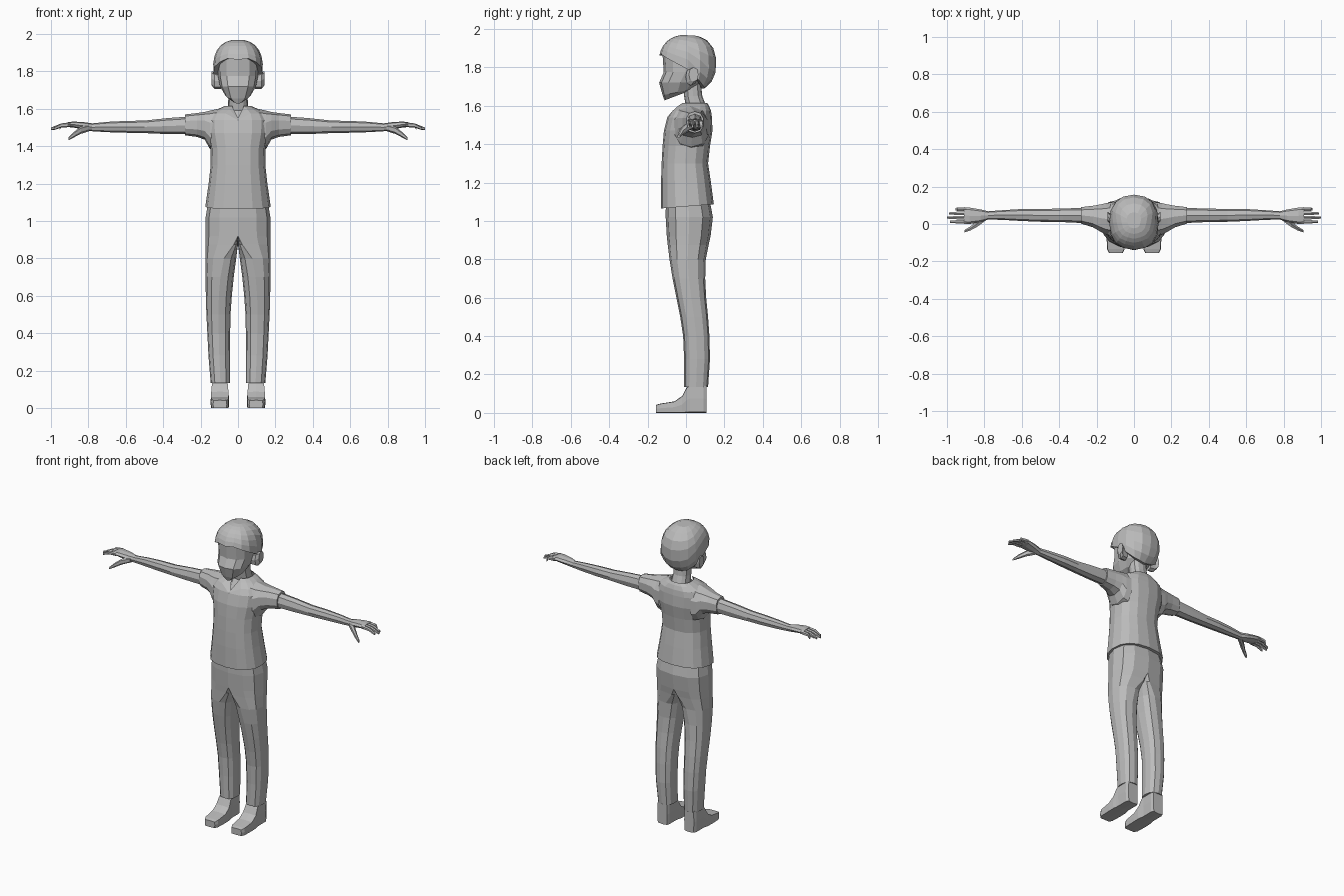
import bpy, bmesh, math

grey = bpy.data.materials.new("plain grey")
grey.diffuse_color = (0.5, 0.5, 0.5, 1)


def spow(v, e):
    return math.copysign(abs(v) ** e, v) if abs(v) > 1e-9 else 0.0


def oval(a0, a1, b0, b1, n, p):
    """Superellipse inside a rectangle, starting at the low-b side."""
    pts = []
    for i in range(n):
        t = -math.pi / 2 + 2 * math.pi * i / n
        pts.append(((a0 + a1) / 2 + (a1 - a0) / 2 * spow(math.cos(t), 2 / p),
                    (b0 + b1) / 2 + (b1 - b0) / 2 * spow(math.sin(t), 2 / p)))
    return pts


def ring_z(z, w, y0, y1, n=16, p=2.4, tilt=0.0):
    return [(x, y, z + tilt * (y - y0)) for x, y in oval(-w, w, y0, y1, n, p)]


def ring_x(x, y0, y1, z0, z1, n=8, p=2.4):
    return [(x, y, z) for y, z in oval(y0, y1, z0, z1, n, p)]


def ring_y(y, x0, x1, z0, z1, n=8, p=12):
    return [(x, y, z) for x, z in oval(x0, x1, z0, z1, n, p)]


def loft(name, rings, mirror=False, caps=(True, True)):
    bm = bmesh.new()
    vs = [[bm.verts.new(c) for c in r] for r in rings]
    n = len(rings[0])
    for a, b in zip(vs, vs[1:]):
        for i in range(n):
            bm.faces.new((a[i], a[(i + 1) % n], b[(i + 1) % n], b[i]))
    if caps[0]:
        bm.faces.new(vs[0])
    if caps[1]:
        bm.faces.new(vs[-1])
    bmesh.ops.recalc_face_normals(bm, faces=bm.faces)
    # remove walls lying on the mirror plane
    if mirror:
        mid = [f for f in bm.faces if all(abs(v.co.x) < 1e-4 for v in f.verts)]
        bmesh.ops.delete(bm, geom=mid, context='FACES')
    me = bpy.data.meshes.new(name)
    bm.to_mesh(me)
    bm.free()
    me.materials.append(grey)
    ob = bpy.data.objects.new(name, me)
    bpy.context.collection.objects.link(ob)
    if mirror:
        m = ob.modifiers.new("mirror", 'MIRROR')
        m.merge_threshold = 0.0005
    return ob


# shirt body, with a notched collar at the front
body = [ring_z(1.065, .175, -.13, .145, tilt=.08),
        ring_z(1.2, .157, -.13, .13),
        ring_z(1.3, .146, -.127, .115),
        ring_z(1.39, .148, -.122, .125),
        ring_z(1.47, .165, -.115, .138),
        ring_z(1.54, .168, -.097, .135),
        ring_z(1.575, .15, -.075, .13),
        ring_z(1.6, .105, -.045, .12),
        ring_z(1.615, .07, -.022, .11)]
body[6][0] = (0, -.098, 1.54)
body[7][0] = (0, -.09, 1.545)
body[8][0] = (0, -.08, 1.55)
loft("shirt_body", body, caps=(True, False))

# sleeves
loft("sleeve", [ring_x(.115, -.07, .12, 1.37, 1.598, 10),
                ring_x(.15, -.06, .115, 1.385, 1.59, 10),
                ring_x(.178, -.045, .108, 1.435, 1.583, 10),
                ring_x(.22, -.02, .1, 1.45, 1.577, 10),
                ring_x(.283, 0, .092, 1.458, 1.57, 10)], True, (False, True))

# arms and palms
loft("arm", [ring_x(.27, .005, .086, 1.465, 1.558),
             ring_x(.38, .01, .083, 1.465, 1.55),
             ring_x(.5, .012, .08, 1.47, 1.537),
             ring_x(.6, .016, .08, 1.472, 1.535),
             ring_x(.7, .022, .074, 1.475, 1.53),
             ring_x(.78, .024, .068, 1.48, 1.522),
             ring_x(.82, .01, .078, 1.488, 1.528),
             ring_x(.88, 0, .088, 1.5, 1.532),
             ring_x(.91, 0, .09, 1.502, 1.528)], True, (False, True))

# fingers
for i, (y, tip) in enumerate([(.012, .985), (.034, 1.0), (.057, .99), (.079, .955)]):
    loft("finger_%d" % (i + 1), [ring_x(.895, y - .011, y + .011, 1.502, 1.528, 6),
                                 ring_x(.945, y - .01, y + .01, 1.5, 1.522, 6),
                                 ring_x(tip, y - .006, y + .006, 1.485, 1.5, 6)], True)
loft("thumb", [ring_x(.795, .015, .05, 1.48, 1.515, 6),
               ring_x(.84, -.018, .018, 1.466, 1.505, 6),
               ring_x(.875, -.036, -.012, 1.448, 1.478, 6),
               ring_x(.905, -.045, -.03, 1.432, 1.448, 6)], True)


# trousers: each ring blends from a round leg to half of the hips
def leg_ring(z, xi, xo, y0, y1, hip):
    leg = oval(xi, xo, y0, y1, 12, 2.5)
    half = oval(-xo, xo, y0, y1, 12, 2.5)
    return [(a[0] * (1 - hip) + max(0, b[0]) * hip, a[1], z) for a, b in zip(leg, half)]


loft("trousers", [leg_ring(.135, .042, .146, -.01, .115, 0),
                  leg_ring(.28, .042, .158, -.01, .125, 0),
                  leg_ring(.4, .042, .164, -.015, .122, 0),
                  leg_ring(.5, .04, .169, -.03, .115, 0),
                  leg_ring(.6, .033, .172, -.05, .105, 0),
                  leg_ring(.7, .024, .174, -.07, .1, .05),
                  leg_ring(.8, .012, .175, -.086, .103, .2),
                  leg_ring(.875, 0, .175, -.095, .118, .75),
                  leg_ring(.92, 0, .175, -.1, .128, 1),
                  leg_ring(1.02, 0, .173, -.106, .14, 1),
                  leg_ring(1.1, 0, .16, -.105, .125, 1)], True)

# shoes with ankles
loft("shoe", [ring_y(-.155, .06, .133, 0, .042),
              ring_y(-.135, .05, .144, 0, .048),
              ring_y(-.06, .047, .147, 0, .06),
              ring_y(-.02, .048, .146, 0, .088),
              ring_y(.002, .052, .142, 0, .13),
              ring_y(.02, .055, .14, 0, .15),
              ring_y(.09, .055, .14, 0, .15),
              ring_y(.107, .062, .132, 0, .145)], True)

# neck
loft("neck", [ring_z(1.52, .06, -.06, .11, 12),
              ring_z(1.59, .056, 0, .108, 12),
              ring_z(1.65, .052, -.01, .085, 12),
              ring_z(1.74, .052, -.015, .075, 12)], caps=(False, False))

# face and jaw
loft("head", [ring_z(1.628, .03, -.112, .0, 12, tilt=.38),
              ring_z(1.655, .068, -.122, .035, 12, tilt=.2),
              ring_z(1.72, .096, -.14, .08, 12),
              ring_z(1.775, .107, -.116, .11, 12),
              ring_z(1.865, .11, -.122, .12, 12),
              ring_z(1.92, .08, -.07, .1, 12)])

# hair cap with a hairline falling from the fringe to the nape
hairline = [1.863, 1.868, 1.85, 1.825, 1.79, 1.735, 1.705, 1.695, 1.69]
rows, N = 7, 16
cap = []
for r in range(rows + 1):
    ring = []
    for i in range(N):
        c = (hairline[min(i, N - i)] - 1.82) / .15
        end = math.acos(spow(c, 1 / .85))
        phi = end * min(1, .12 + .88 * r / (rows - 1))
        rad = spow(math.sin(phi), .85) * (.82 if r == rows else 1)
        az = -math.pi / 2 + 2 * math.pi * i / N
        ring.append((.133 * rad * spow(math.cos(az), .85),
                     .008 + .15 * rad * spow(math.sin(az), .85),
                     1.82 + .15 * spow(math.cos(phi), .85)))
    cap.append(ring)
loft("hair", cap, caps=(True, False))

# ears
loft("ear", [ring_x(.09, .0, .05, 1.705, 1.785),
             ring_x(.125, -.002, .055, 1.705, 1.795),
             ring_x(.141, .015, .065, 1.725, 1.8)], True)
